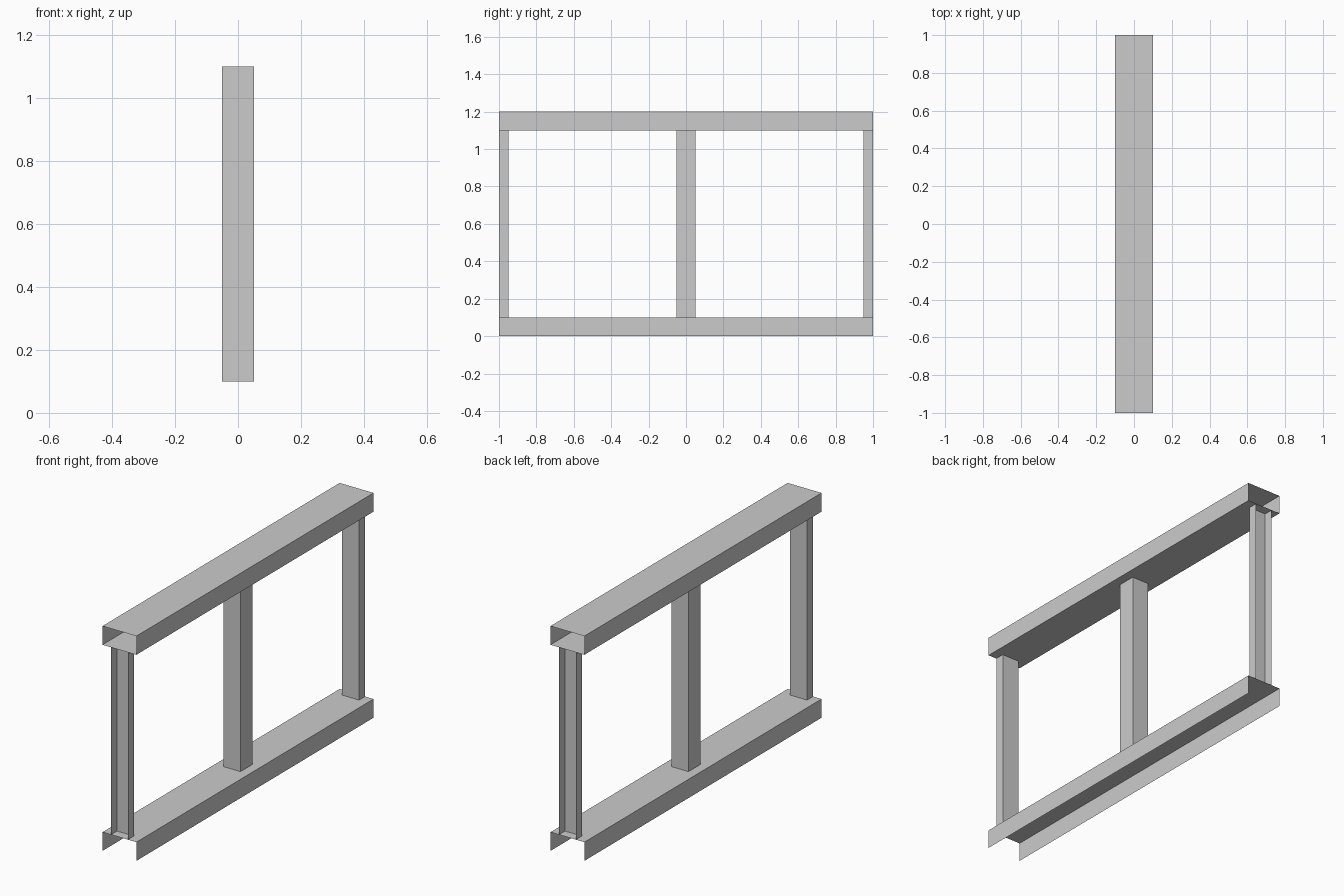
import bpy
import bmesh
from mathutils import Vector

cube = bpy.data.objects.get("Cube")
if cube:
    bpy.data.objects.remove(cube, do_unlink=True)

# Single bare metal colour
metal = bpy.data.materials.new("light_grey")
metal.use_nodes = True
grey = (0.6, 0.6, 0.6, 1.0)
metal.diffuse_color = grey
metal.node_tree.nodes["Principled BSDF"].inputs["Base Color"].default_value = grey


def sheet_section(name, profile, sweep, closed=False):
    """Sweep a 3D profile into a thin folded sheet with open ends."""
    bm = bmesh.new()
    verts = [bm.verts.new(p) for p in profile]
    edges = [bm.edges.new(pair) for pair in zip(verts, verts[1:])]
    if closed:
        edges.append(bm.edges.new((verts[-1], verts[0])))
    swept = bmesh.ops.extrude_edge_only(bm, edges=edges)["geom"]
    moved = [g for g in swept if isinstance(g, bmesh.types.BMVert)]
    bmesh.ops.translate(bm, verts=moved, vec=Vector(sweep))
    bmesh.ops.recalc_face_normals(bm, faces=bm.faces)
    # Turn the shell so that its web or top faces out of the channel
    centre = sum((v.co for v in bm.verts), Vector()) / len(bm.verts)
    if sum((f.calc_center_median() - centre).dot(f.normal) for f in bm.faces) < 0:
        bmesh.ops.reverse_faces(bm, faces=bm.faces)
    mesh = bpy.data.meshes.new(name)
    bm.to_mesh(mesh)
    bm.free()
    mesh.materials.append(metal)
    obj = bpy.data.objects.new(name, mesh)
    bpy.context.collection.objects.link(obj)
    return obj


length, height = 2.0, 1.2
rail_half, rail_depth = 0.1, 0.1
post_half, flange = 0.05, 0.05
end = length / 2
post_rise = (0, 0, height - 2 * rail_depth)


def rail_profile(low, high):
    return [(-rail_half, -end, low), (-rail_half, -end, high),
            (rail_half, -end, high), (rail_half, -end, low)]


# Rails: channel open underneath below, box tube above
sheet_section("bottom_rail", rail_profile(0, rail_depth), (0, length, 0))
sheet_section("top_rail", rail_profile(height - rail_depth, height),
              (0, length, 0), closed=True)

# Middle post: square tube
sheet_section("middle_post",
              [(x * post_half, y * post_half, rail_depth)
               for x, y in ((-1, -1), (1, -1), (1, 1), (-1, 1))],
              post_rise, closed=True)

# End posts: channels that open outwards
for name, side in (("front_post", -1), ("back_post", 1)):
    outer, web = side * end, side * (end - flange)
    sheet_section(name,
                  [(-post_half, outer, rail_depth), (-post_half, web, rail_depth),
                   (post_half, web, rail_depth), (post_half, outer, rail_depth)],
                  post_rise)
